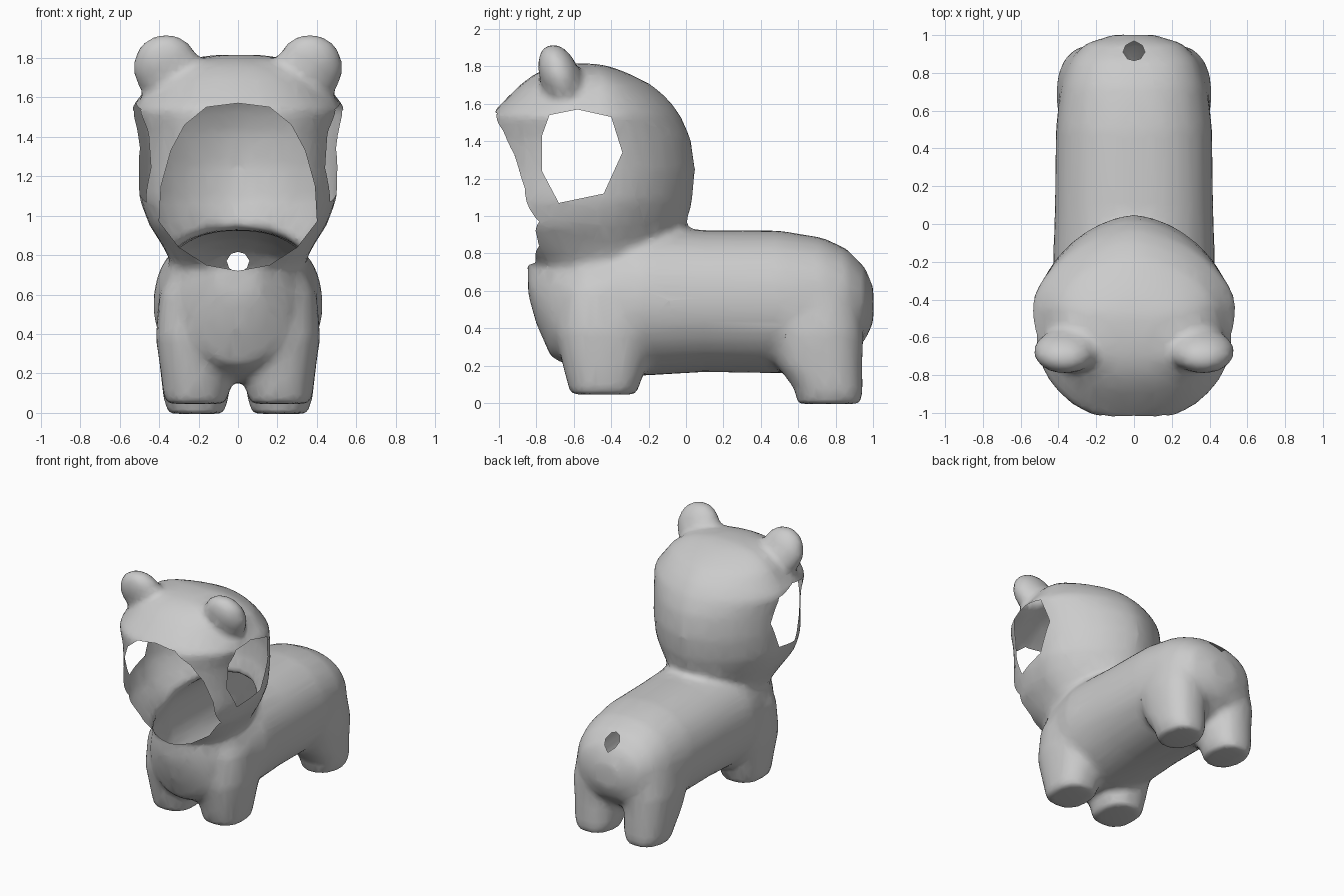
import bpy, bmesh, math
from mathutils import Vector, Matrix

if "Cube" in bpy.data.objects:
    bpy.data.objects.remove(bpy.data.objects["Cube"])

N = 32


def spow(v, p):
    return math.copysign(abs(v) ** p, v)


def loft(bm, rings):
    """Skin a list of point rings into a closed solid."""
    loops = [[bm.verts.new(p) for p in ring] for ring in rings]
    for a, b in zip(loops, loops[1:]):
        for i in range(N):
            j = (i + 1) % N
            bm.faces.new((a[i], a[j], b[j], b[i]))
    bm.faces.new(loops[0][::-1])
    bm.faces.new(loops[-1])


def oval(rx, ry, n=2.0):
    return [(rx * spow(math.cos(t), 2 / n), ry * spow(math.sin(t), 2 / n))
            for t in (2 * math.pi * i / N for i in range(N))]


bm = bmesh.new()

# Body: y, bottom, top, half width
body = [(-.845, .58, .77, .10), (-.80, .42, .82, .165), (-.72, .24, .86, .26),
        (-.55, .165, .9, .37), (-.25, .145, .94, .43), (.1, .165, .925, .42),
        (.5, .158, .923, .415), (.73, .17, .885, .39), (.86, .25, .825, .345),
        (.955, .33, .73, .26), (1.002, .43, .62, .11)]
rings = []
for y, lo, hi, w in body:
    top, low = oval(w, (hi - lo) / 2, 2.3), oval(w, (hi - lo) / 2, 2.05)
    rings.append([(x, y, (lo + hi) / 2 + z) for x, z in top[:N // 2] + low[N // 2:]])
loft(bm, rings)

# Head: z, half width, front y, back y
head = [(.74, .33, -.82, -.10), (.85, .385, -.97, -.05), (.95, .45, -1.06, 0),
        (1.08, .50, -1.06, .035), (1.25, .51, -1.04, .05), (1.42, .52, -1.04, .025),
        (1.54, .55, -1.045, -.03), (1.62, .485, -.97, -.09), (1.70, .43, -.89, -.18),
        (1.76, .35, -.81, -.30), (1.795, .26, -.73, -.39), (1.815, .12, -.62, -.48)]
rings = []
for z, w, yf, yb in head:
    yc = (yf + yb) / 2 + .08
    front, back = oval(w, yc - yf, 2.3), oval(w, yb - yc, 1.7)
    rings.append([(p[0], yc + p[1], z) for p in back[:N // 2]]
                 + [(p[0], yc + p[1], z) for p in front[N // 2:]])
loft(bm, rings)

# Legs and ears, mirrored
front_leg = [(.045, -.44, .15, .18), (.09, -.44, .167, .19), (.2, -.435, .178, .225),
             (.38, -.435, .205, .265), (.62, -.43, .185, .25)]
rear_leg = [(-.005, .765, .14, .172), (.07, .765, .165, .182), (.2, .715, .18, .228),
            (.38, .685, .2, .265), (.6, .67, .17, .24)]
for s in (-1, 1):
    for leg in (front_leg, rear_leg):
        loft(bm, [[(s * .213 + x, yc + y, z) for x, y in oval(rx, ry, 2.3)]
                  for z, yc, rx, ry in leg])
    bmesh.ops.create_uvsphere(
        bm, u_segments=24, v_segments=14, radius=1,
        matrix=Matrix.Translation((s * .365, -.675, 1.75)) @ Matrix.Rotation(.35, 4, 'X')
        @ Matrix.Diagonal((.17, .108, .18, 1)))
bmesh.ops.recalc_face_normals(bm, faces=bm.faces[:])
mesh = bpy.data.meshes.new("animal_shell")
bm.to_mesh(mesh)
bm.free()
shell = bpy.data.objects.new("animal_shell", mesh)
bpy.context.collection.objects.link(shell)

# Blend the parts into one soft low-poly skin
rm = shell.modifiers.new("blend", 'REMESH')
rm.mode, rm.voxel_size = 'VOXEL', .025
sm = shell.modifiers.new("soften", 'SMOOTH')
sm.factor, sm.iterations = .5, 11
shell.modifiers.new("reduce", 'DECIMATE').ratio = .2
dg = bpy.context.evaluated_depsgraph_get()
skin = bpy.data.meshes.new_from_object(shell.evaluated_get(dg))
shell.modifiers.clear()
shell.data = skin

bm = bmesh.new()
bm.from_mesh(skin)


def punch(outline, axis, near):
    """Cut a convex outline through the skin along an axis, where near() holds."""
    pts, axis = [Vector(p) for p in outline], Vector(axis)
    mid = sum(pts, Vector()) / len(pts)
    planes = []

    def inside():
        return [f for f in bm.faces if near(f.calc_center_median()) and
                all((f.calc_center_median() - c).dot(n) < 0 for c, n in planes)]

    for a, b in zip(pts, pts[1:] + pts[:1]):
        n = (b - a).cross(axis).normalized()
        if (mid - a).dot(n) > 0:
            n = -n
        faces = inside()
        geom = set(faces)
        for f in faces:
            geom.update(f.edges)
            geom.update(f.verts)
        bmesh.ops.bisect_plane(bm, geom=list(geom), dist=1e-5, plane_co=a, plane_no=n)
        planes.append((a, n))
    bmesh.ops.delete(bm, geom=inside(), context='FACES')


# Face opening
half = [(.16, 1.55), (.27, 1.46), (.34, 1.33), (.39, 1.15), (.40, .97), (.30, .84), (.16, .75)]
face = [(0, 1.57)] + half + [(0, .72)] + [(-x, z) for x, z in reversed(half)]
punch([(x, -1, z) for x, z in face], (0, 1, 0), lambda c: c.y < -.5)

# Side openings
eye = [(-.73, 1.54), (-.58, 1.57), (-.40, 1.53), (-.34, 1.34),
       (-.44, 1.12), (-.68, 1.07), (-.77, 1.24), (-.77, 1.43)]
for s in (-1, 1):
    punch([(s * .5, y, z) for y, z in eye], (1, 0, 0), lambda c: c.x * s > .25)

# Tail opening
tail = [(0, -.08), (.045, -.035), (.058, .015), (.035, .065), (0, .08),
        (-.035, .065), (-.058, .015), (-.045, -.035)]
punch([(u, .925 - .7 * v, .765 + .7 * v) for u, v in tail], (0, .7, .7),
      lambda c: c.y > .75 and c.z > .6)

bm.to_mesh(skin)
bm.free()

# Smooth shading
bpy.context.view_layer.objects.active = shell
shell.select_set(True)
bpy.ops.object.shade_smooth_by_angle(angle=math.radians(50))
